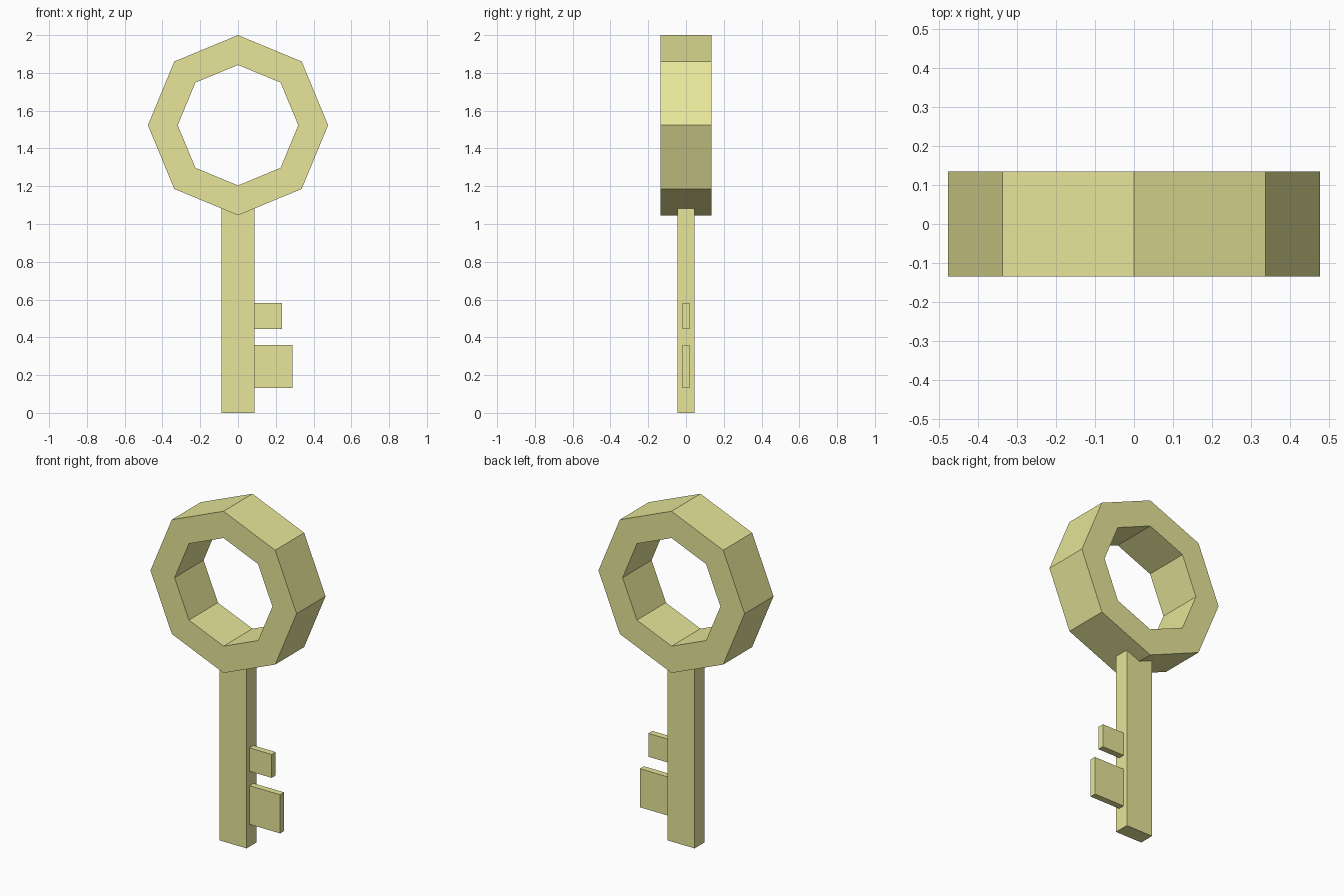
import bpy, bmesh, math

if "Cube" in bpy.data.objects:
    bpy.data.objects.remove(bpy.data.objects["Cube"])

brass = bpy.data.materials.new("pale_brass")
brass.diffuse_color = (0.80, 0.79, 0.32, 1)
brass.use_nodes = True
brass.node_tree.nodes["Principled BSDF"].inputs["Base Color"].default_value = brass.diffuse_color


def finish(name, bm):
    bmesh.ops.recalc_face_normals(bm, faces=bm.faces)
    mesh = bpy.data.meshes.new(name)
    bm.to_mesh(mesh)
    bm.free()
    mesh.materials.append(brass)
    bpy.context.collection.objects.link(bpy.data.objects.new(name, mesh))


def box(name, x0, x1, half_y, z0, z1):
    bm = bmesh.new()
    bmesh.ops.create_cube(bm, size=1)
    bmesh.ops.scale(bm, vec=(x1 - x0, 2 * half_y, z1 - z0), verts=bm.verts)
    bmesh.ops.translate(bm, vec=((x0 + x1) / 2, 0, (z0 + z1) / 2), verts=bm.verts)
    finish(name, bm)


def ring(name, outer, inner, half_y, z, sides):
    # Rectangular section repeated around the y axis
    bm = bmesh.new()
    section = [(outer, -half_y), (outer, half_y), (inner, half_y), (inner, -half_y)]
    loops = []
    for i in range(sides):
        a = 2 * math.pi * i / sides
        loops.append([bm.verts.new((r * math.cos(a), y, z + r * math.sin(a)))
                      for r, y in section])
    for i in range(sides):
        a, b = loops[i], loops[(i + 1) % sides]
        for j in range(4):
            k = (j + 1) % 4
            bm.faces.new((a[j], a[k], b[k], b[j]))
    finish(name, bm)


# Octagonal handle
ring("bow_ring", 0.477, 0.319, 0.135, 1.523, 8)

# Shaft, its top sunk into the ring
box("shaft", -0.088, 0.088, 0.045, 0, 1.11)

# Teeth, rooted in the shaft
for name, reach, z0, z1 in (("upper_tooth", 0.233, 0.445, 0.583),
                            ("lower_tooth", 0.288, 0.132, 0.36)):
    box(name, 0.07, reach, 0.0185, z0, z1)
